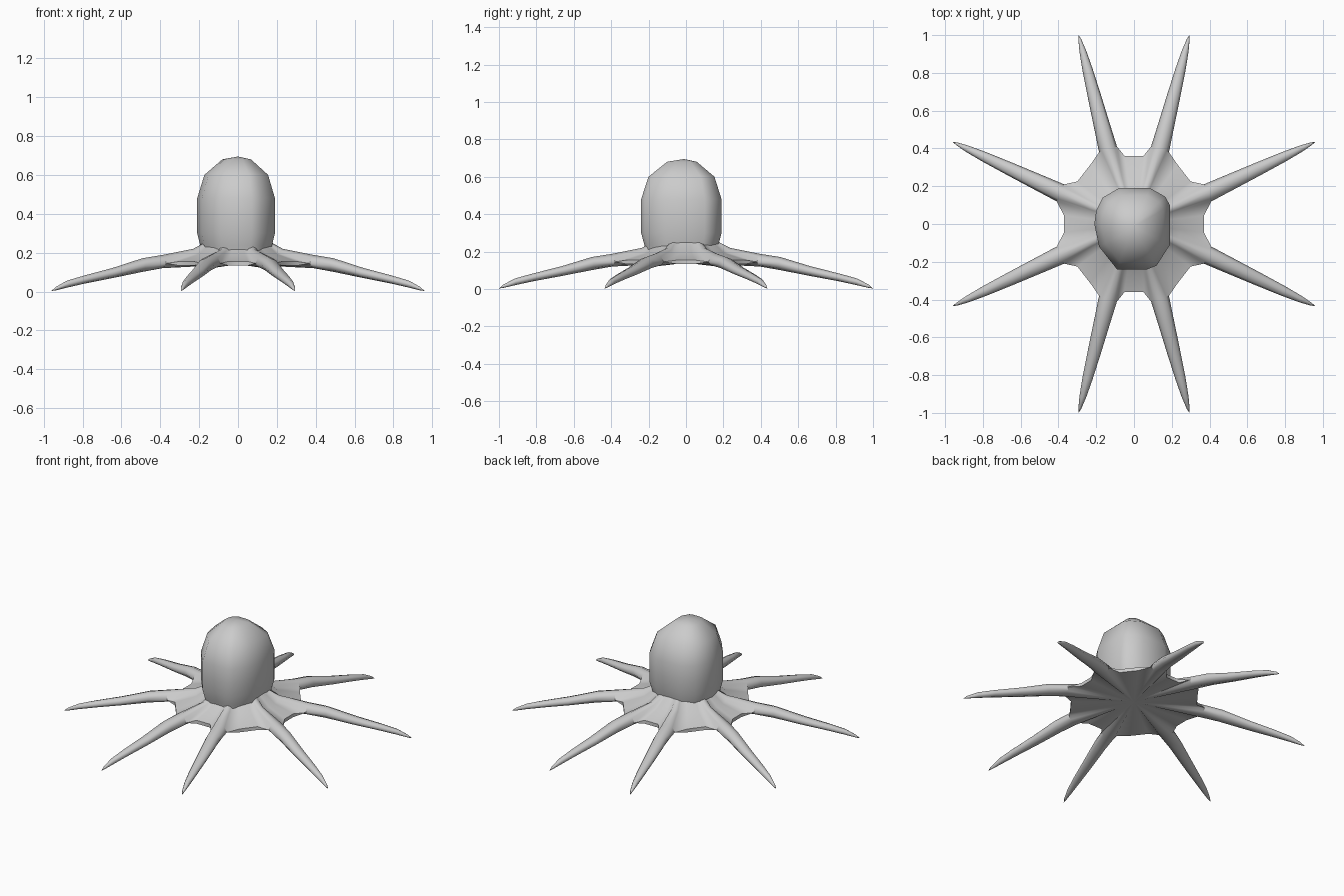
import bpy, bmesh, math
from mathutils import Vector

if "Cube" in bpy.data.objects:
    bpy.data.objects.remove(bpy.data.objects["Cube"])

skin = bpy.data.materials.new("grey skin")
skin.diffuse_color = (0.6, 0.6, 0.6, 1)
skin.use_nodes = True
skin.node_tree.nodes["Principled BSDF"].inputs["Base Color"].default_value = skin.diffuse_color


def finish(bm, name):
    mesh = bpy.data.meshes.new(name)
    bm.to_mesh(mesh)
    bm.free()
    mesh.materials.append(skin)
    ob = bpy.data.objects.new(name, mesh)
    bpy.context.collection.objects.link(ob)
    bpy.ops.object.select_all(action='DESELECT')
    ob.select_set(True)
    bpy.context.view_layer.objects.active = ob
    bpy.ops.object.shade_smooth_by_angle(angle=math.radians(65))
    return ob


# Head: slightly lopsided outline scaled up a bulb profile
outline = [(0.19, -0.11), (0.19, 0.10), (0.165, 0.145), (0.085, 0.19), (-0.08, 0.19),
           (-0.165, 0.14), (-0.20, 0.07), (-0.21, 0.0), (-0.185, -0.12),
           (-0.09, -0.24), (0.07, -0.24), (0.12, -0.22)]
profile = [(0.17, 0.86), (0.235, 0.92), (0.30, 1), (0.39, 1), (0.48, 1), (0.60, 0.82), (0.68, 0.37)]
bm = bmesh.new()
rings = [[bm.verts.new((-0.005 + (x + 0.005) * s, -0.02 + (y + 0.02) * s, z)) for x, y in outline]
         for z, s in profile]
n = len(outline)
for a, b in zip(rings, rings[1:]):
    for i in range(n):
        j = (i + 1) % n
        bm.faces.new((a[i], a[j], b[j], b[i]))
apex = bm.verts.new((0, -0.01, 0.695))
for i in range(n):
    bm.faces.new((rings[-1][i], rings[-1][(i + 1) % n], apex))
finish(bm, "head")

# Webbed body and arms: one quarter, mirrored in x and y
bm = bmesh.new()
top, bottom, arms = [], [], []


def web(x, y):
    top.append(bm.verts.new((x, y, 0.155)))
    bottom.append(bm.verts.new((x, y, 0.133)))


def section(mid, across, z, up, down):
    """Eight-sided arm section: five points over the top, three underneath."""
    upper = [bm.verts.new((mid.x + across.x * t, mid.y + across.y * t, z + up * h))
             for t, h in ((-1, 0), (-0.7, 0.7), (0, 1), (0.7, 0.7), (1, 0))]
    lower = [bm.verts.new((mid.x + across.x * t, mid.y + across.y * t, z - down * h))
             for t, h in ((-0.7, 0.7), (0, 1), (0.7, 0.7))]
    return upper, lower


def arm(a, b, tip):
    a, b, tip = Vector(a), Vector(b), Vector(tip)
    mid, half = (a + b) / 2, (b - a) / 2
    upper, lower = section(mid, half, 0.145, 0.043, 0.025)
    top.extend(upper)
    bottom.extend([upper[0]] + lower + [upper[4]])
    loops = [upper + lower[::-1]]
    side = Vector((-(tip - mid).y, (tip - mid).x)).normalized()
    # distance along, half width, middle height, half thickness
    for t, w, z, h in ((0.18, 0.044, 0.136, 0.035), (0.45, 0.036, 0.095, 0.026),
                       (0.7, 0.027, 0.062, 0.021), (0.86, 0.018, 0.038, 0.018),
                       (0.96, 0.008, 0.015, 0.009)):
        u, l = section(mid.lerp(tip, t), side * w, z, h, h)
        loops.append(u + l[::-1])
    arms.append((loops, bm.verts.new((tip.x, tip.y, 0.003))))


web(0.37, 0)
web(0.37, 0.045)
arm((0.41, 0.12), (0.37, 0.21), (0.96, 0.435))
web(0.30, 0.225)
web(0.23, 0.315)
arm((0.185, 0.38), (0.09, 0.41), (0.293, 1.0))
web(0.05, 0.36)
web(0, 0.36)

# Upper slope from the neck out to the rim, ridged towards each arm
neck, shoulder = [], []
for v in top:
    r = math.hypot(v.co.x, v.co.y)
    dx, dy = v.co.x / r, v.co.y / r
    ridge = max(0, (v.co.z - 0.155) / 0.033)
    neck.append(bm.verts.new((dx * 0.165, dy * 0.165, 0.26)))
    shoulder.append(bm.verts.new((dx * 0.25, dy * 0.25, 0.193 + 0.027 * ridge)))
centre = bm.verts.new((0, 0, 0.14))
for i in range(len(top) - 1):
    j = i + 1
    bm.faces.new((neck[i], shoulder[i], shoulder[j], neck[j]))
    bm.faces.new((shoulder[i], top[i], top[j], shoulder[j]))
    bm.faces.new((centre, bottom[j], bottom[i]))
    # rim wall only where the web is open, not across an arm root
    if top[i] is bottom[i] and top[j] is not bottom[j]:
        bm.faces.new((top[i], bottom[j], top[j]))
    elif top[j] is bottom[j] and top[i] is not bottom[i]:
        bm.faces.new((top[i], bottom[i], top[j]))
    elif (top[i].co.xy - bottom[i].co.xy).length < 1e-6 and top[i].co.z < 0.156 \
            and top[j].co.z < 0.156 and top[i] is not bottom[i]:
        bm.faces.new((top[i], bottom[i], bottom[j], top[j]))

# Tapered arms
for loops, tip in arms:
    for a, b in zip(loops, loops[1:]):
        for k in range(8):
            m = (k + 1) % 8
            bm.faces.new((a[k], b[k], b[m], a[m]))
    for k in range(8):
        bm.faces.new((loops[-1][k], tip, loops[-1][(k + 1) % 8]))

body = finish(bm, "webbed_arms")
mirror = body.modifiers.new("mirror", 'MIRROR')
mirror.use_axis = (True, True, False)
mirror.merge_threshold = 0.0005
